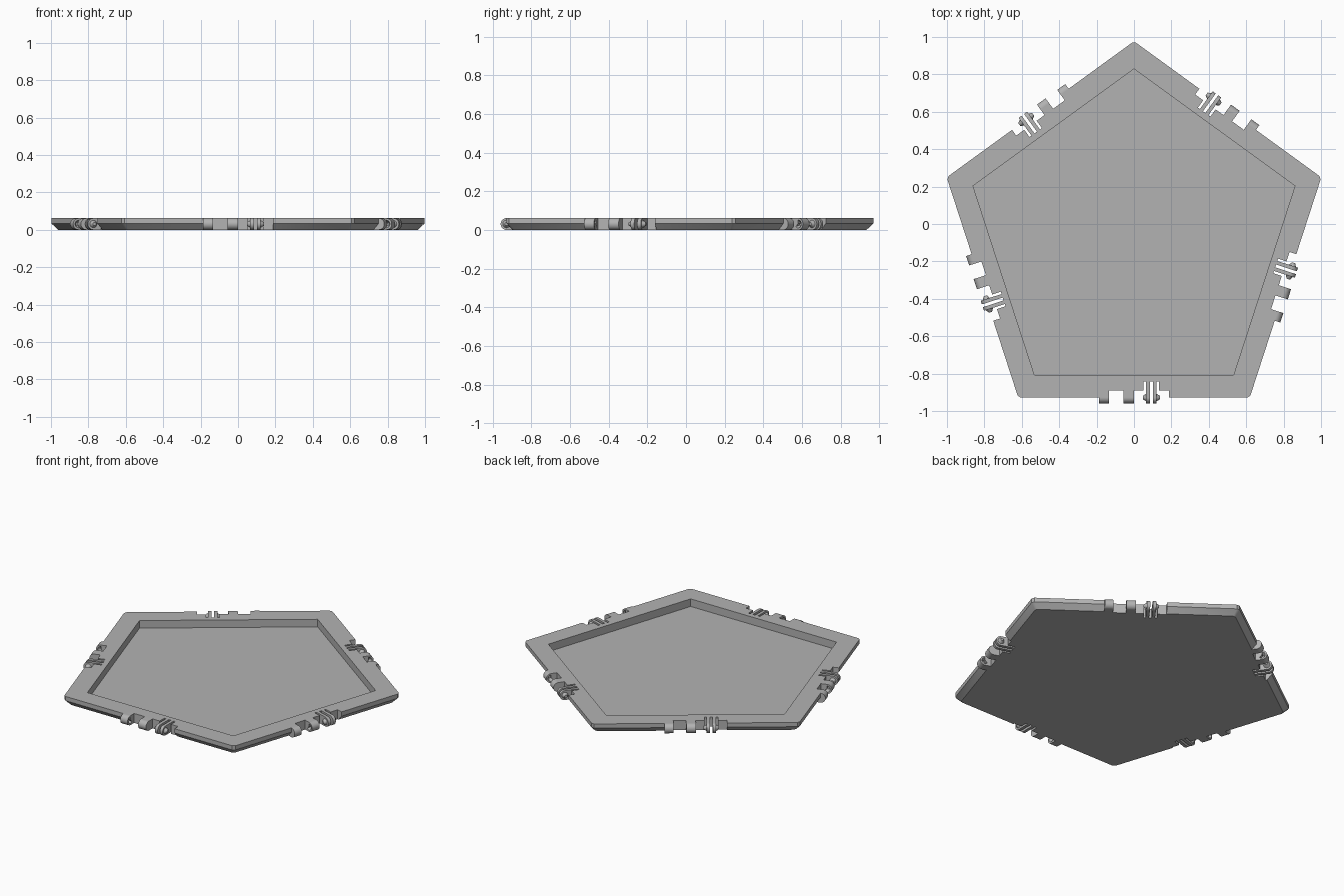
import bpy, bmesh, math
from mathutils import Matrix, Vector

old = bpy.data.objects.get("Cube")
if old:
    bpy.data.objects.remove(old, do_unlink=True)

R = 1.053                              # corner radius of the panel
APOTHEM = R * math.cos(math.pi / 5)    # centre to edge
CY = -0.076                            # pentagon centre
H = 0.062                              # thickness
RAD = H / 2                            # knuckle radius
PRONG_X = 0.093                        # middle of the clip

grey = bpy.data.materials.new("light grey")
grey.use_nodes = True
colour = (0.45, 0.45, 0.45, 1)
grey.diffuse_color = colour
grey.node_tree.nodes["Principled BSDF"].inputs["Base Color"].default_value = colour


def make_object(name, bm):
    bmesh.ops.recalc_face_normals(bm, faces=bm.faces)
    mesh = bpy.data.meshes.new(name)
    bm.to_mesh(mesh)
    bm.free()
    mesh.materials.append(grey)
    ob = bpy.data.objects.new(name, mesh)
    bpy.context.collection.objects.link(ob)
    return ob


def cut(ob, cutter):
    mod = ob.modifiers.new("cut", 'BOOLEAN')
    mod.operation = 'DIFFERENCE'
    mod.solver = 'EXACT'
    mod.object = cutter
    bpy.context.view_layer.objects.active = ob
    bpy.ops.object.modifier_apply(modifier=mod.name)
    bpy.data.objects.remove(cutter, do_unlink=True)


def smooth(ob):
    bpy.ops.object.select_all(action='DESELECT')
    ob.select_set(True)
    bpy.context.view_layer.objects.active = ob
    bpy.ops.object.shade_smooth_by_angle(angle=math.radians(30))


def pentagon(radius, z, clip):
    """Pentagon loop with slightly clipped corners."""
    corners = [Vector((radius * math.sin(k * math.tau / 5),
                       radius * math.cos(k * math.tau / 5), z)) for k in range(5)]
    loop = []
    for k, c in enumerate(corners):
        for n in (corners[k - 1], corners[(k + 1) % 5]):
            loop.append(c + (n - c).normalized() * clip)
    return loop


def prism(bm, points, offset):
    face = bm.faces.new([bm.verts.new(p) for p in points])
    moved = bmesh.ops.extrude_face_region(bm, geom=[face], use_keep_orig=True)
    verts = [g for g in moved["geom"] if isinstance(g, bmesh.types.BMVert)]
    bmesh.ops.translate(bm, verts=verts, vec=offset)


def arm(bm, x0, x1, inset):
    """Round-ended hinge arm reaching back into the rim."""
    pts = [(x0, -APOTHEM + inset, 0)]
    for i in range(17):
        a = -math.pi / 2 - math.pi * i / 16
        pts.append((x0, -APOTHEM + RAD * math.cos(a), RAD + RAD * math.sin(a)))
    pts.append((x0, -APOTHEM + inset, H))
    prism(bm, pts, (x1 - x0, 0, 0))


def cone(bm, x, direction, r1, r2, length):
    """Cone along x, wide end at x."""
    turn = Matrix.Rotation(direction * math.pi / 2, 4, 'Y')
    place = Matrix.Translation((x + direction * length / 2, -APOTHEM, RAD))
    bmesh.ops.create_cone(bm, cap_ends=True, segments=24, radius1=r1, radius2=r2,
                          depth=length, matrix=place @ turn)


# Panel: chamfered underside, flat rim and shallow tray
bm = bmesh.new()
rings = [pentagon(R - 0.037, 0, 0.012), pentagon(R, 0.034, 0.012), pentagon(R, H, 0.012),
         pentagon(0.905, H, 0.0005), pentagon(0.905, 0.012, 0.0005)]
rings = [[bm.verts.new(p) for p in ring] for ring in rings]
for low, high in zip(rings, rings[1:]):
    for i in range(len(low)):
        j = (i + 1) % len(low)
        bm.faces.new((low[i], low[j], high[j], high[i]))
bm.faces.new(rings[0])
bm.faces.new(rings[-1])
panel = make_object("panel", bm)
panel.location.y = CY

# Notches in each edge: a plain one, and one with a deeper clip pocket
bm = bmesh.new()
out, shallow, deep = -APOTHEM - 0.05, -APOTHEM + 0.038, -APOTHEM + 0.086
left, right = PRONG_X - 0.041, PRONG_X + 0.041
plain = [(-0.134, out), (-0.057, out), (-0.057, shallow), (-0.134, shallow)]
pocket = [(0, out), (0.187, out), (0.187, shallow), (right, shallow),
          (right, deep), (left, deep), (left, shallow), (0, shallow)]
for k in range(5):
    turn = Matrix.Rotation(k * math.tau / 5, 3, 'Z')
    for shape in (plain, pocket):
        prism(bm, [turn @ Vector((x, y, -0.05)) for x, y in shape], (0, 0, 0.2))
cutter = make_object("notch_cutter", bm)
cutter.location.y = CY
bpy.context.view_layer.update()
cut(panel, cutter)
smooth(panel)

# Knuckles with conical sockets on the facing sides
bm = bmesh.new()
arm(bm, -0.187, -0.134, 0.05)
arm(bm, -0.057, 0, 0.05)
knuckles = make_object("hinge_knuckles", bm)
bm = bmesh.new()
cone(bm, -0.133, -1, 0.021, 0.009, 0.024)
cone(bm, -0.058, 1, 0.021, 0.009, 0.024)
cut(knuckles, make_object("socket_cutter", bm))
smooth(knuckles)

# Springy clip: two thin prongs with outward nubs
bm = bmesh.new()
for side in (-1, 1):
    inner, outer = PRONG_X + side * 0.008, PRONG_X + side * 0.028
    arm(bm, inner, outer, 0.09)
    cone(bm, outer - side * 0.002, side, 0.021, 0.009, 0.02)
clip = make_object("hinge_clip", bm)
smooth(clip)

# Repeat the hinge parts on all five edges
for part in (knuckles, clip):
    for k in range(5):
        ob = part if k == 0 else part.copy()
        if k:
            bpy.context.collection.objects.link(ob)
            ob.name = f"{part.name}_{k + 1}"
        ob.location = (0, CY, 0)
        ob.rotation_euler.z = k * math.tau / 5
